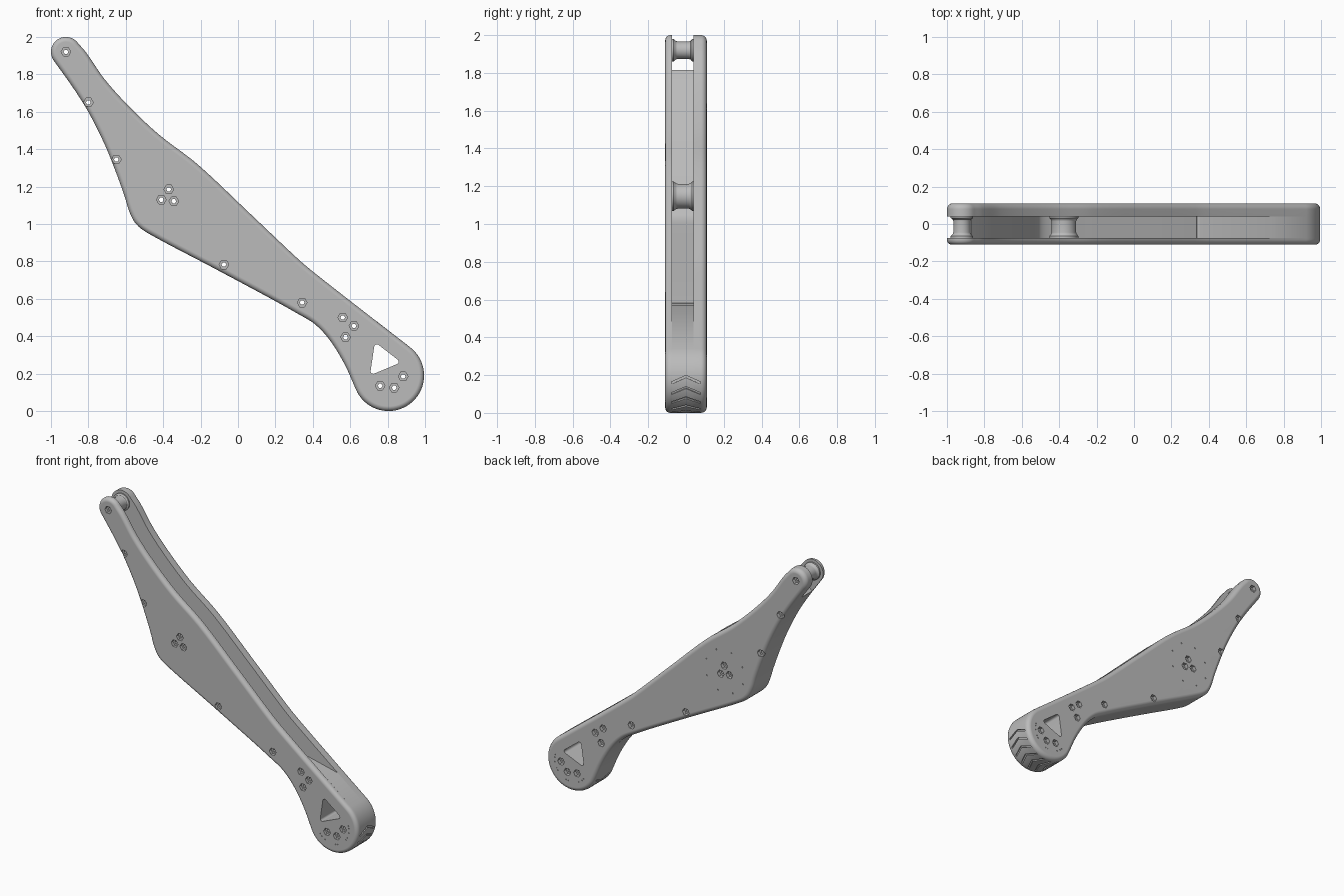
import bpy, bmesh, math
from mathutils import Vector
from mathutils.geometry import interpolate_bezier

if "Cube" in bpy.data.objects:
    bpy.data.objects.remove(bpy.data.objects["Cube"], do_unlink=True)

grey = bpy.data.materials.new("light_grey_metal")
grey.use_nodes = True
grey.diffuse_color = (0.5, 0.5, 0.5, 1)
grey.node_tree.nodes["Principled BSDF"].inputs["Base Color"].default_value = (0.5, 0.5, 0.5, 1)

TIP, TIP_R = Vector((-0.92, 1.92)), 0.08
FOOT, FOOT_R = Vector((0.805, 0.19)), 0.19
KNEE = Vector((-0.375, 1.147))
FRONT, FRONT_IN, BACK_IN, BACK = -0.11, -0.075, 0.04, 0.11


def arc(c, r, a0, a1, n):
    angles = [math.radians(a0 + (a1 - a0) * i / n) for i in range(n + 1)]
    return [c + r * Vector((math.cos(a), math.sin(a))) for a in angles]


def smooth(points, steps=5):
    """Smooth path through points, with straight runs kept straight."""
    p = [Vector(q) for q in points]
    last = len(p) - 1
    tan = [(p[min(i + 1, last)] - p[max(i - 1, 0)]).normalized() for i in range(last + 1)]
    path = []
    for i in range(last):
        k = (p[i + 1] - p[i]).length / 3
        path += interpolate_bezier(p[i], p[i] + tan[i] * k, p[i + 1] - tan[i + 1] * k,
                                   p[i + 1], steps + 1)[:-1]
    return [Vector((q[0], q[1])) for q in path] + [p[-1]]


def normals(path, closed=True):
    n, out = len(path), []
    for i in range(n):
        a = path[i - 1] if closed or i else path[i]
        b = path[(i + 1) % n] if closed or i < n - 1 else path[i]
        d = (b - a).normalized()
        out.append(Vector((-d.y, d.x)))
    return out


def skin(bm, rings):
    """Bridge rings of points and cap both ends."""
    loops = [[bm.verts.new(p) for p in ring] for ring in rings]
    n = len(loops[0])
    for a, b in zip(loops, loops[1:]):
        for i in range(n):
            bm.faces.new((a[i], a[(i + 1) % n], b[(i + 1) % n], b[i]))
    bm.faces.new(loops[0])
    bm.faces.new(loops[-1][::-1])


def loft(bm, outline, rings):
    nor = normals(outline)
    skin(bm, [[(p.x - m.x * d, y, p.y - m.y * d) for p, m in zip(outline, nor)]
              for y, d in rings])


def lathe(bm, c, profile, sides):
    skin(bm, [[(p.x, y, p.y) for p in arc(Vector(c), r, 360, 360 / sides, sides - 1)]
              for y, r in profile])


def make(name, bm):
    bmesh.ops.recalc_face_normals(bm, faces=bm.faces[:])
    mesh = bpy.data.meshes.new(name)
    bm.to_mesh(mesh)
    bm.free()
    mesh.materials.append(grey)
    ob = bpy.data.objects.new(name, mesh)
    bpy.context.collection.objects.link(ob)
    return ob


def activate(ob):
    bpy.ops.object.select_all(action='DESELECT')
    ob.select_set(True)
    bpy.context.view_layer.objects.active = ob


# Leg outline: tip arc, upper edge, foot arc, lower edge
tip_arc = arc(TIP, TIP_R, 217, 35, 20)
foot_arc = arc(FOOT, FOOT_R, 52, -157, 36)
upper = smooth([tip_arc[-1], (-0.81, 1.914), (-0.714, 1.775), (-0.58, 1.626), (-0.42, 1.476),
                (-0.217, 1.32), (0.06, 1.06), (0.33, 0.805), (0.42, 0.73), (0.65, 0.55),
                foot_arc[0]])
lower = smooth([foot_arc[-1], (0.57, 0.25), (0.49, 0.38), (0.41, 0.465), (0.32, 0.52),
                (0.168, 0.605), (-0.15, 0.775), (-0.48, 0.95), (-0.545, 1.0), (-0.58, 1.064),
                (-0.607, 1.15), (-0.655, 1.283), (-0.714, 1.428), (-0.794, 1.588),
                (-0.874, 1.717), tip_arc[0]])
outline = tip_arc + upper[1:-1] + foot_arc + lower[1:-1]


def plate_rings(inner, outer, r):
    s = 1 if outer > inner else -1
    steps = [math.pi / 2 * i / 5 for i in range(6)]
    return [(inner, 0)] + [(outer - s * r * (1 - math.sin(a)), r * (1 - math.cos(a)))
                           for a in steps]


# Side plates with rounded outer edges
bm = bmesh.new()
loft(bm, outline, plate_rings(FRONT_IN, FRONT, 0.026))
front_plate = make("front_plate", bm)
bm = bmesh.new()
loft(bm, outline, plate_rings(BACK_IN, BACK, 0.03))
back_plate = make("back_plate", bm)

# Spine along the lower edge, running into the solid foot
low_n = normals(lower, closed=False)
outer = [p for p in lower if p.y < 1.79]
inner = [p - m * 0.06 for p, m in zip(lower, low_n) if p.x < 0.33 and p.y < 1.79]
bm = bmesh.new()
loft(bm, [Vector((0.74, 0.481))] + foot_arc + outer[1:] + inner[::-1],
     [(FRONT_IN, 0), (BACK_IN, 0)])
spine = make("spine_and_foot_core", bm)


# Flanged spacers at the tip and the knee
def spacer(name, c, r, flange):
    b = bmesh.new()
    lathe(b, c, [(FRONT_IN, flange), (-0.065, flange), (-0.055, r + 0.004), (-0.045, r),
                 (0.015, r), (0.025, r + 0.004), (0.032, flange), (BACK_IN, flange)], 40)
    return make(name, b)


tip_spacer = spacer("tip_spacer", TIP, 0.046, 0.06)
knee_spacer = spacer("knee_spacer", KNEE, 0.066, 0.078)

# Cutter: screw bores, triangular window, dimples and tread grooves
cut = bmesh.new()
screws = [TIP, (-0.8, 1.65), (-0.65, 1.345), (-0.37, 1.185), (-0.41, 1.13), (-0.343, 1.122),
          (-0.075, 0.783), (0.343, 0.58), (0.56, 0.5), (0.62, 0.455), (0.575, 0.395),
          (0.76, 0.135), (0.835, 0.125), (0.883, 0.185)]
for s in screws:
    lathe(cut, s, [(-0.13, 0.026), (-0.09, 0.026), (-0.09, 0.013),
                   (0.085, 0.013), (0.085, 0.026), (0.13, 0.026)], 6)

corners = [((0.742, 0.343), 175, 55), ((0.845, 0.264), 55, -70), ((0.723, 0.213), -70, -185)]
window = [p for c, a, b in corners for p in arc(Vector(c), 0.014, a, b, 5)]
loft(cut, window, [(-0.15, 0), (0.15, 0)])

for a in (-140, -132, -118, -80, -72, -35, -27, -8, 6, 14):
    p = arc(FOOT, 0.125, a, a, 1)[0]
    for y0, y1 in ((-0.12, -0.104), (0.104, 0.12)):
        lathe(cut, p, [(y0, 0.004), (y1, 0.004)], 6)
for p in arc(KNEE, 0.15, 20, 335, 7):
    lathe(cut, p, [(0.104, 0.005), (0.12, 0.005)], 6)

chevron = [(-0.078, -0.035), (0, 0.0), (0.078, -0.035),
           (0.078, -0.023), (0, 0.012), (-0.078, -0.023)]
for deg in range(-145, 0, 18):
    a = math.radians(deg)
    out, along = Vector((math.cos(a), math.sin(a))), Vector((-math.sin(a), math.cos(a)))
    rings = []
    for r in (FOOT_R - 0.011, FOOT_R + 0.02):
        pts = [(y, FOOT + out * r + along * t) for y, t in chevron]
        rings.append([(q.x, y, q.y) for y, q in pts])
    skin(cut, rings)
cutter = make("hole_cutter", cut)
cutter.hide_render = True

# Cut the parts and shade them
parts = [front_plate, back_plate, spine, tip_spacer, knee_spacer]
for ob in parts:
    activate(ob)
    mod = ob.modifiers.new("holes", 'BOOLEAN')
    mod.operation, mod.solver, mod.object = 'DIFFERENCE', 'EXACT', cutter
    bpy.ops.object.modifier_apply(modifier=mod.name)
    bpy.ops.object.shade_smooth_by_angle(angle=math.radians(30))
    weighted = ob.modifiers.new("clean_shading", 'WEIGHTED_NORMAL')
    weighted.keep_sharp = True
bpy.data.objects.remove(cutter, do_unlink=True)
